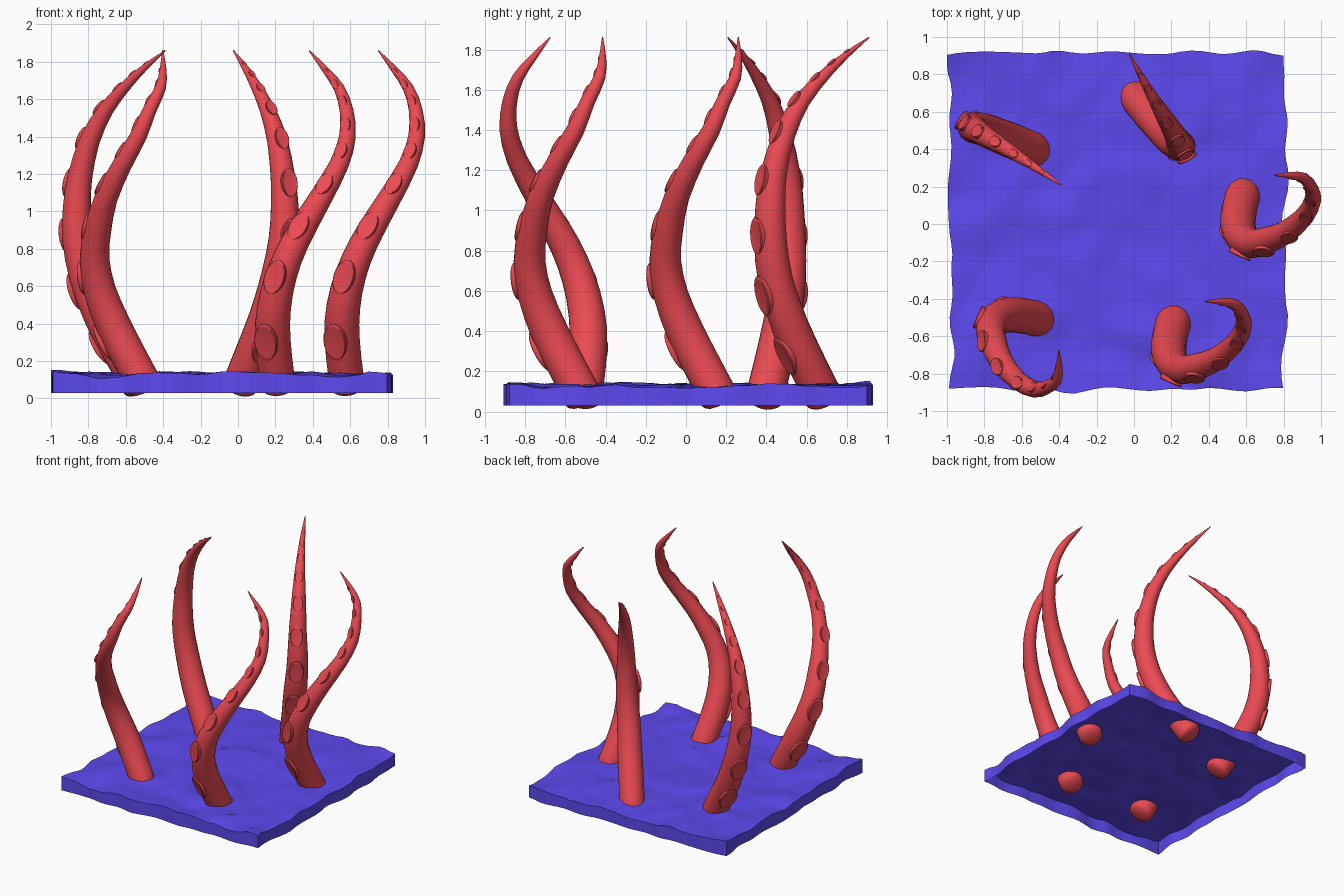
import bpy, bmesh, math
from mathutils import Vector, Matrix, noise

if "Cube" in bpy.data.objects:
    bpy.data.objects.remove(bpy.data.objects["Cube"])


def material(name, rgb):
    m = bpy.data.materials.new(name)
    m.diffuse_color = (*rgb, 1)
    m.use_nodes = True
    m.node_tree.nodes["Principled BSDF"].inputs["Base Color"].default_value = m.diffuse_color
    return m


RED = material("tentacle_red", (0.83, 0.068, 0.085))
BLUE = material("water_blue", (0.11, 0.066, 0.86))


def finish(bm, name, mat, angle):
    bmesh.ops.recalc_face_normals(bm, faces=bm.faces)
    me = bpy.data.meshes.new(name)
    bm.to_mesh(me)
    bm.free()
    me.materials.append(mat)
    ob = bpy.data.objects.new(name, me)
    bpy.context.collection.objects.link(ob)
    bpy.ops.object.select_all(action='DESELECT')
    ob.select_set(True)
    bpy.context.view_layer.objects.active = ob
    bpy.ops.object.shade_smooth_by_angle(angle=math.radians(angle))
    return ob


def loft(bm, rings):
    # skin a list of vertex rings
    for a, b in zip(rings, rings[1:]):
        for i in range(len(a)):
            j = (i + 1) % len(a)
            bm.faces.new((a[i], a[j], b[j], b[i]))


def spline(pts, steps=2):
    # Catmull-Rom through (x, y, z, radius)
    p = [Vector(q) for q in pts]
    p = [2 * p[0] - p[1]] + p + [2 * p[-1] - p[-2]]
    out = []
    for k in range(1, len(p) - 2):
        a, b, c, d = p[k - 1:k + 3]
        for s in range(steps):
            t = s / steps
            out.append(0.5 * (2 * b + (c - a) * t + (2 * a - 5 * b + 4 * c - d) * t * t
                              + (3 * b - a - 3 * c + d) * t ** 3))
    return out + [p[-2]]


def frame(path, i, out):
    # tangent, outward and side directions at a path sample
    t = (path[min(i + 1, len(path) - 1)] - path[max(i - 1, 0)]).to_3d().normalized()
    o = (out - t * out.dot(t)).normalized()
    return t, o, t.cross(o)


def tentacle(name, pts, base, turn, out, sucker_z):
    bm = bmesh.new()
    path = spline(pts)
    out = Vector(out)
    n = 20
    rings = []

    def ring(c, u, v, ru, rv):
        return [bm.verts.new(c + u * ru * math.cos(2 * math.pi * i / n)
                             + v * rv * math.sin(2 * math.pi * i / n)) for i in range(n)]

    # body with rounded root
    t, o, s = frame(path, 0, out)
    c, r = path[0].to_3d(), path[0].w
    for k, d in ((0.35, 0.035), (0.75, 0.026), (0.95, 0.011)):
        rings.append(ring(c - t * d, o, s, r * k, r * k))
    for i, p in enumerate(path):
        t, o, s = frame(path, i, out)
        rings.append(ring(p.to_3d(), o, s, p.w, p.w))
    loft(bm, rings)
    bm.faces.new(rings[0])
    bm.faces.new(rings[-1])

    # suckers: thin oval cups with a shallow dish
    for z in sucker_z:
        i = min(range(len(path) - 1), key=lambda k: abs(path[k].z - z))
        f = (z - path[i].z) / (path[i + 1].z - path[i].z)
        p = path[i].lerp(path[i + 1], f)
        t, o, s = frame(path, i, out)
        r = p.w
        prof = ((0.95, 0.7), (1.0, 1.0), (0.93, 1.05), (0.8, 1.04), (0.6, 1.02))
        cup = [ring(p.to_3d() + o * r * h, t, s, r * 1.15 * k, r * 0.7 * k) for k, h in prof]
        loft(bm, cup)
        bm.faces.new(cup[-1])
    bmesh.ops.transform(bm, verts=bm.verts,
                        matrix=Matrix.Translation((*base, 0)) @ Matrix.Rotation(math.radians(turn), 4, 'Z'))
    return finish(bm, name, RED, 40)


# paths relative to the root: x, y, z, radius
SPIRAL = [(0, 0, .07, .095), (-.02, -.08, .22, .095), (-.03, -.17, .4, .094), (-.005, -.24, .58, .087),
          (.05, -.268, .75, .079), (.125, -.252, .9, .072), (.225, -.21, 1.07, .062),
          (.325, -.125, 1.25, .052), (.37, -.04, 1.4, .045), (.365, .02, 1.54, .037),
          (.325, .08, 1.66, .029), (.25, .095, 1.76, .018), (.165, .095, 1.86, .003)]
ARC = [(0, 0, .07, .095), (.06, -.075, .22, .095), (.14, -.17, .43, .093), (.2, -.24, .65, .088),
       (.235, -.265, .85, .082), (.24, -.265, 1.02, .075), (.23, -.25, 1.18, .066), (.2, -.195, 1.38, .055),
       (.145, -.105, 1.55, .041), (.075, .02, 1.69, .027), (.02, .12, 1.78, .016), (-.035, .225, 1.86, .003)]
SPIRAL_Z = (.34, .65, .9, 1.12, 1.3, 1.45, 1.58, 1.68, 1.75)
ARC_Z = (.32, .6, .88, 1.14, 1.37, 1.53, 1.64, 1.72, 1.78)
S_OUT, A_OUT = (-.4, -.92, 0), (.49, -.87, 0)

tentacle("right_tentacle", SPIRAL, (.585, .165), 0, S_OUT, SPIRAL_Z)
tentacle("front_right_tentacle", SPIRAL, (.215, -.51), 0, S_OUT, SPIRAL_Z)
tentacle("front_left_tentacle", SPIRAL, (-.5, -.512), -89, S_OUT, SPIRAL_Z)
tentacle("back_tentacle", ARC, (.01, .685), 0, A_OUT, ARC_Z)
tentacle("back_left_tentacle", ARC, (-.525, .39), 208, A_OUT, ARC_Z)

# rippled water sheet with a skirt, open underneath
bm = bmesh.new()
bmesh.ops.create_grid(bm, x_segments=32, y_segments=32, size=0.895)
edges = [e for e in bm.edges if e.is_boundary]
skirt = bmesh.ops.extrude_edge_only(bm, edges=edges)["geom"]
low = {g for g in skirt if isinstance(g, bmesh.types.BMVert)}
for v in bm.verts:
    q = Vector((v.co.x * 5, v.co.y * 5, 0.3))
    z = 0.03 if v in low else 0.127 + 0.026 * noise.noise(q) + 0.01 * noise.noise(q * 2.3)
    v.co.x += 0.035 * noise.noise(q + Vector((9.3, 2.1, 4.4))) - 0.09
    v.co.y += 0.035 * noise.noise(q + Vector((3.7, 8.2, 6.6))) + 0.015
    v.co.z = z
finish(bm, "water_surface", BLUE, 40)
